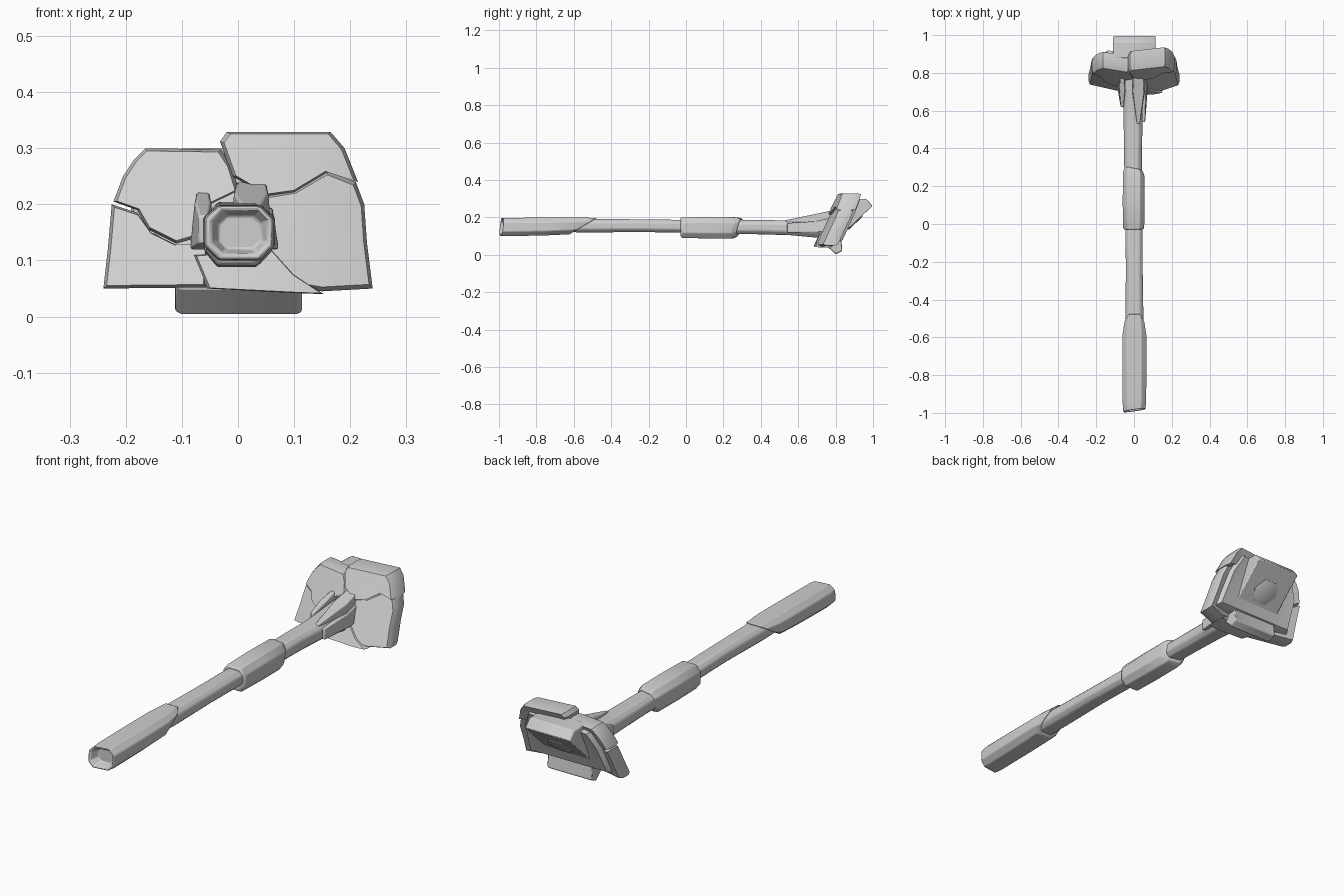
import bpy, bmesh, math
from mathutils import Vector

if "Cube" in bpy.data.objects:
    bpy.data.objects.remove(bpy.data.objects["Cube"])

stone_mat = bpy.data.materials.new("pale grey stone")
stone_mat.diffuse_color = (0.62, 0.62, 0.62, 1)
stone_mat.use_nodes = True
stone_mat.node_tree.nodes["Principled BSDF"].inputs["Base Color"].default_value = stone_mat.diffuse_color


def finish(name, bm, bevel=0.0):
    bmesh.ops.recalc_face_normals(bm, faces=bm.faces)
    me = bpy.data.meshes.new(name)
    bm.to_mesh(me)
    bm.free()
    ob = bpy.data.objects.new(name, me)
    bpy.context.collection.objects.link(ob)
    me.materials.append(stone_mat)
    if bevel:
        m = ob.modifiers.new("worn_edges", 'BEVEL')
        m.width, m.segments, m.limit_method = bevel, 2, 'ANGLE'
        m.angle_limit = math.radians(35)
    bpy.ops.object.select_all(action='DESELECT')
    bpy.context.view_layer.objects.active = ob
    ob.select_set(True)
    bpy.ops.object.shade_smooth_by_angle(angle=math.radians(32))
    return ob


def skin(bm, rings, cap_start=True, cap_end=True):
    """Join rings of points with quads and close the ends."""
    vs = [[bm.verts.new(p) for p in r] for r in rings]
    n = len(vs[0])
    for a, b in zip(vs, vs[1:]):
        for i in range(n):
            bm.faces.new((a[i], a[(i + 1) % n], b[(i + 1) % n], b[i]))
    if cap_start:
        bm.faces.new(vs[0])
    if cap_end:
        bm.faces.new(vs[-1])


SECTION = [(1, -.5), (1, .5), (.6, 1), (-.6, 1), (-1, .5), (-1, -.5), (-.6, -1), (.6, -1)]


def shaft(name, stations, bevel=0.006):
    """Eight-sided loft along y; station = y, x0, x1, z0, z1, top lean, side lean."""
    bm = bmesh.new()
    rings = []
    for y, x0, x1, z0, z1, lean, skew in stations:
        rings.append([((x0 + x1) / 2 + u * (x1 - x0) / 2, y + v * lean + u * skew,
                       (z0 + z1) / 2 + v * (z1 - z0) / 2) for u, v in SECTION])
    skin(bm, rings)
    return finish(name, bm, bevel)


# --- Handle: hollow-ended grip, rods, collar, neck ---
shaft("grip", [
    (-.955, -.035, .042, .12, .18, 0, 0),
    (-.985, -.046, .052, .112, .188, .006, .008),
    (-.988, -.056, .06, .102, .196, .004, .008),
    (-.95, -.06, .064, .1, .198, 0, 0),
    (-.75, -.062, .066, .104, .199, 0, 0),
    (-.60, -.062, .066, .11, .199, .02, 0),
    (-.545, -.05, .054, .115, .198, .07, 0)], 0.004)
shaft("lower_rod", [
    (-.70, -.042, .046, .122, .186, 0, 0),
    (-.50, -.046, .05, .12, .192, 0, 0),
    (-.25, -.043, .046, .122, .19, 0, 0),
    (.05, -.046, .044, .118, .186, 0, 0)])
shaft("collar", [
    (-.03, -.052, .046, .098, .196, 0, 0),
    (-.02, -.058, .054, .09, .2, 0, 0),
    (.12, -.06, .056, .088, .202, 0, 0),
    (.26, -.058, .055, .088, .201, .012, -.01),
    (.285, -.05, .046, .1, .192, .012, -.01)], 0.004)
shaft("upper_rod", [
    (.2, -.05, .042, .112, .185, 0, 0),
    (.40, -.053, .042, .11, .186, 0, 0),
    (.56, -.055, .046, .105, .184, 0, 0),
    (.70, -.06, .062, .092, .196, 0, 0),
    (.80, -.06, .062, .1, .205, 0, 0)])


# --- Splinters where the handle meets the head ---
def splinter(name, x0, x1, tip, tip_z, end_z):
    bm = bmesh.new()
    mid = (x0 + x1) / 2
    skin(bm, [
        [(mid - .008, tip, tip_z - .05), (mid + .008, tip, tip_z - .05),
         (mid + .008, tip, tip_z), (mid - .008, tip, tip_z)],
        [(x0, .70, .12), (x1, .70, .12), (x1 - .008, .70, end_z - .02), (x0 + .008, .70, end_z - .02)],
        [(x0, .79, .13), (x1, .79, .13), (x1 - .012, .79, end_z), (x0 + .012, .79, end_z)]])
    finish(name, bm, 0.004)


splinter("top_splinter", -.015, .062, .53, .185, .24)
splinter("left_splinter", -.085, -.04, .62, .18, .225)
splinter("right_splinter", .03, .072, .54, .17, .20)


# --- Head: leaning, slightly wrapped plate made of cracked stones ---
def head_y(x, z):
    return .668 + .50 * z + .045 * (x / .24) ** 2


def head_stone(name, outline, depth=.075, proud=0.0, inset=.90):
    bm = bmesh.new()
    cx = sum(p[0] for p in outline) / len(outline)
    cz = sum(p[1] for p in outline) / len(outline)
    rings = []
    for scale, off in ((inset, -proud), (1, .018 - proud), (1, depth * .75), (.93, depth)):
        pts = [(cx + (x - cx) * scale, cz + (z - cz) * scale) for x, z in outline]
        rings.append([(x, head_y(x, z) + off, z) for x, z in pts])
    skin(bm, rings)
    bmesh.ops.triangulate(bm, faces=[f for f in bm.faces if len(f.verts) > 4])
    finish(name, bm)


head_stone("upper_left_stone", [
    (-.222, .205), (-.205, .25), (-.185, .28), (-.165, .30), (-.03, .298), (-.012, .27),
    (.002, .225), (-.06, .195), (-.075, .14), (-.11, .13), (-.16, .155), (-.18, .19)],
    proud=.012, inset=.94)
head_stone("lower_left_stone", [
    (-.225, .20), (-.18, .185), (-.155, .15), (-.11, .128), (-.05, .13), (-.055, .052),
    (-.24, .05), (-.232, .12)], inset=.93)
head_stone("upper_right_stone", [
    (-.032, .312), (-.02, .329), (.165, .329), (.19, .30), (.214, .24), (.16, .258),
    (.10, .222), (.05, .215), (-.01, .25)], depth=.085, proud=.018, inset=.94)
head_stone("lower_right_stone", [
    (.04, .215), (.10, .225), (.16, .26), (.21, .24), (.225, .20), (.23, .13), (.24, .05),
    (.15, .045), (.06, .06), (.05, .13)], proud=.005, inset=.93)
head_stone("bottom_stone", [
    (-.08, .11), (-.055, .05), (.10, .042), (.153, .04), (.10, .075), (.06, .12)],
    proud=.012, inset=.95)
head_stone("head_core", [
    (-.20, .07), (-.19, .2), (-.15, .275), (.0, .285), (.15, .30), (.19, .22), (.21, .07)],
    depth=.10, proud=-.022, inset=.97)

# --- Striking block behind the head: bent slab ---
profile = [(.80, .003), (.835, .02), (.826, .10), (.997, .262), (.965, .298),
           (.88, .30), (.75, .05)]
bm = bmesh.new()
skin(bm, [[(x, .87 + (y - .87) * s, .15 + (z - .15) * s) for y, z in profile]
          for x, s in ((-.112, .96), (-.10, 1), (.105, 1), (.114, .97))])
finish("striking_block", bm, 0.004)

# --- Thin six-sided plate on the striking face ---
a, b = Vector((0, .826, .10)), Vector((0, .997, .262))
up = (b - a).normalized()
out = Vector((0, up.z, -up.y))
mid = a.lerp(b, .45)
bm = bmesh.new()
rings = []
for r, d in ((.062, -.004), (.062, .003), (.054, .006)):
    rings.append([mid + out * d + Vector((1, 0, 0)) * r * math.cos(k * math.pi / 3)
                  + up * r * math.sin(k * math.pi / 3) for k in range(6)])
skin(bm, rings)
finish("striking_face_plate", bm)
